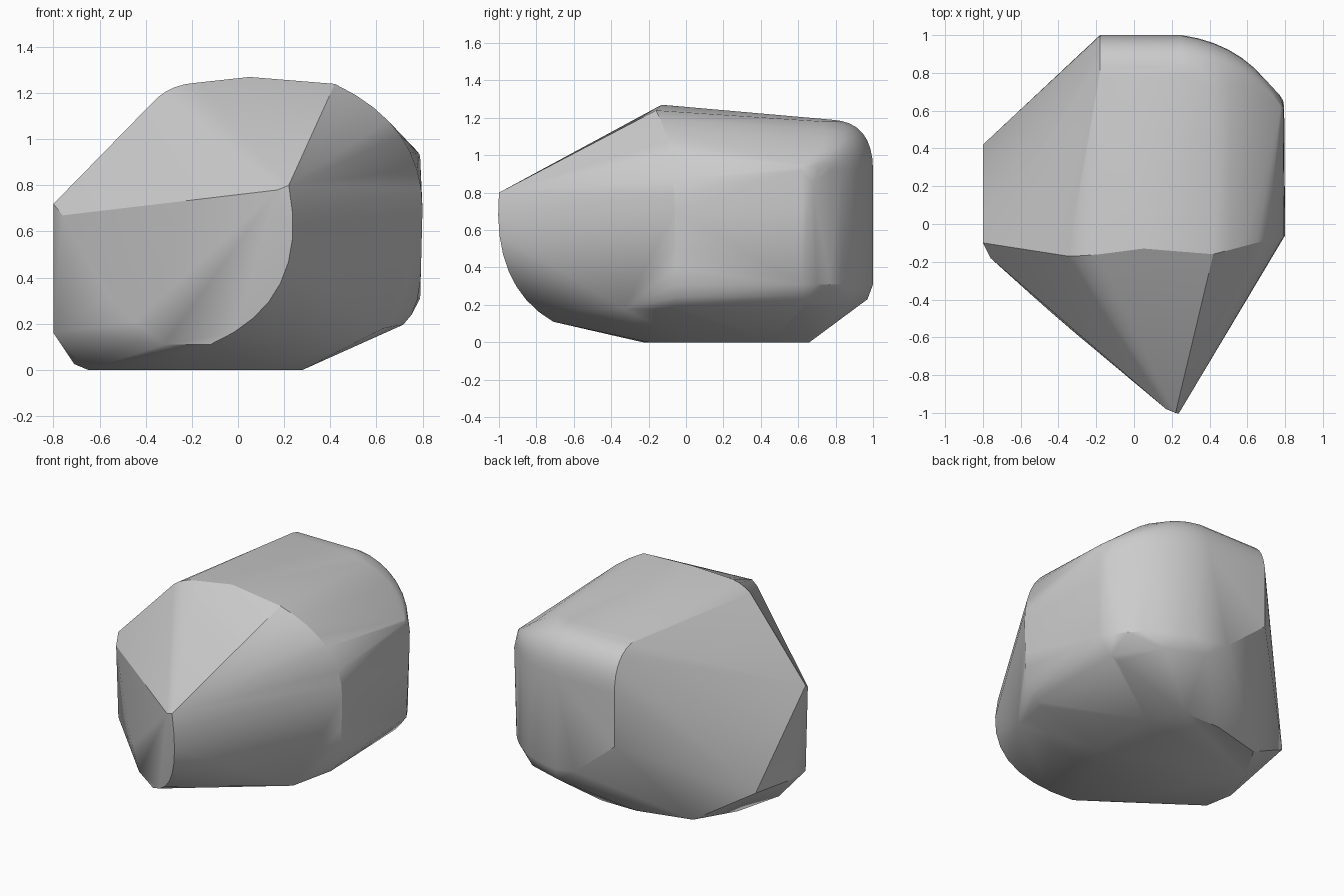
import bpy
import bmesh
from mathutils import Vector

default_cube = bpy.data.objects.get("Cube")
if default_cube:
    bpy.data.objects.remove(default_cube, do_unlink=True)


def curve(start, control, end, steps=8):
    """Points along a quadratic curve between two corners."""
    start, control, end = Vector(start), Vector(control), Vector(end)
    points = []
    for step in range(steps + 1):
        t = step / steps
        points.append(start.lerp(control, t).lerp(control.lerp(end, t), t))
    return points


def shifted(points, offset):
    """Copy of a point list moved by an offset."""
    return [Vector(point) + Vector(offset) for point in points]


# Nose: a curved keel falling from the tip to the underside
nose_keel = curve((.22, -1, .8), (.32, -1.04, .3), (-.12, -.71, .11))
nose_tip = [(.17, -.98, .78)]
nose_lower_edge = curve((-.32, -.57, .11), (-.45, -.46, .2), (-.56, -.36, .32), steps=2)

# Right cheek: the widest corner, tapering down to the base
cheek = [(-.8, -.1, .72), (-.8, -.1, .65), (-.76, -.18, .67),
         (-.8, -.1, .16), (-.8, .06, .16), (-.8, .42, .21)]

# Crown: shallow ridge along the front of the top
crown = curve((-.35, -.17, 1.18), (-.28, -.17, 1.24), (-.18, -.16, 1.245), steps=4)
crown += [Vector((.05, -.13, 1.27)), Vector((.42, -.16, 1.24))]

# Left flank: rounded shoulder and lower edge swept backwards
shoulder = curve((.42, -.16, 1.24), (.8, -.06, 1.06), (.8, -.06, .7))
flank_back = [p + Vector((-.005, .68 + .22 * max(0, p.z - .7) / .54,
                          -.06 * max(0, p.z - .7) / .54)) for p in shoulder]
lower_edge = curve((.795, -.06, .5), (.8, -.06, .2), (.67, -.06, .175), steps=5)
lower_edge_back = shifted(lower_edge, (-.01, .69, .01))
flank_corner = [(.63, -.33, .18)]

# Back: plan curve with a rolled upper rim and a tucked lower rim
back_plan = [Vector((-.18, 1, 0))]
back_plan += curve((.25, 1, 0), (.62, .95, 0), (.79, .62, 0))
rim = curve((0, 0, .92), (0, 0, 1.18), (.22, 0, 1.19))
back_rim = []
for index, place in enumerate(back_plan):
    turn = max(0, index - 1) / (len(back_plan) - 2)
    inward = Vector((-turn, turn - 1, 0)).normalized()
    for step in rim:
        height = .92 + (step.z - .92) * (1 - .75 * turn ** 2)
        back_rim.append(place + inward * step.x + Vector((0, 0, height)))
back_low = [p + Vector((0, 0, .31)) for p in back_plan[1:]]
back_tuck = [(-.18, 1, .57), (.11, 1, .33), (.25, .97, .23), (.5, .88, .22)]

# Base: flat footprint on the ground
base = [(-.65, -.1, 0), (-.71, .05, .025), (-.6, .32, 0), (-.45, .57, 0),
        (-.1, .66, 0), (.15, .66, 0), (.28, .45, 0), (.28, 0, 0),
        (.15, -.2, 0), (-.3, -.23, 0)]

# Wrap all guide curves into one faceted stone
mesh_builder = bmesh.new()
for group in (nose_keel, nose_tip, nose_lower_edge, cheek, crown, shoulder,
              flank_back, lower_edge, lower_edge_back, flank_corner,
              back_rim, back_low, back_tuck, base):
    for point in group:
        mesh_builder.verts.new(point)
bmesh.ops.remove_doubles(mesh_builder, verts=mesh_builder.verts, dist=.004)
bmesh.ops.convex_hull(mesh_builder, input=mesh_builder.verts)
loose = [vert for vert in mesh_builder.verts if not vert.link_faces]
bmesh.ops.delete(mesh_builder, geom=loose, context="VERTS")
bmesh.ops.recalc_face_normals(mesh_builder, faces=mesh_builder.faces)

stone_mesh = bpy.data.meshes.new("stone")
mesh_builder.to_mesh(stone_mesh)
mesh_builder.free()
stone = bpy.data.objects.new("stone", stone_mesh)
bpy.context.collection.objects.link(stone)

# Plain grey surface
grey = bpy.data.materials.new("stone grey")
grey.use_nodes = True
colour = (.6, .6, .6, 1)
grey.diffuse_color = colour
grey.node_tree.nodes["Principled BSDF"].inputs["Base Color"].default_value = colour
stone_mesh.materials.append(grey)

# Smooth the rounded areas and keep the facet edges crisp
bpy.ops.object.select_all(action="DESELECT")
stone.select_set(True)
bpy.context.view_layer.objects.active = stone
bpy.ops.object.shade_smooth_by_angle(angle=.5)
